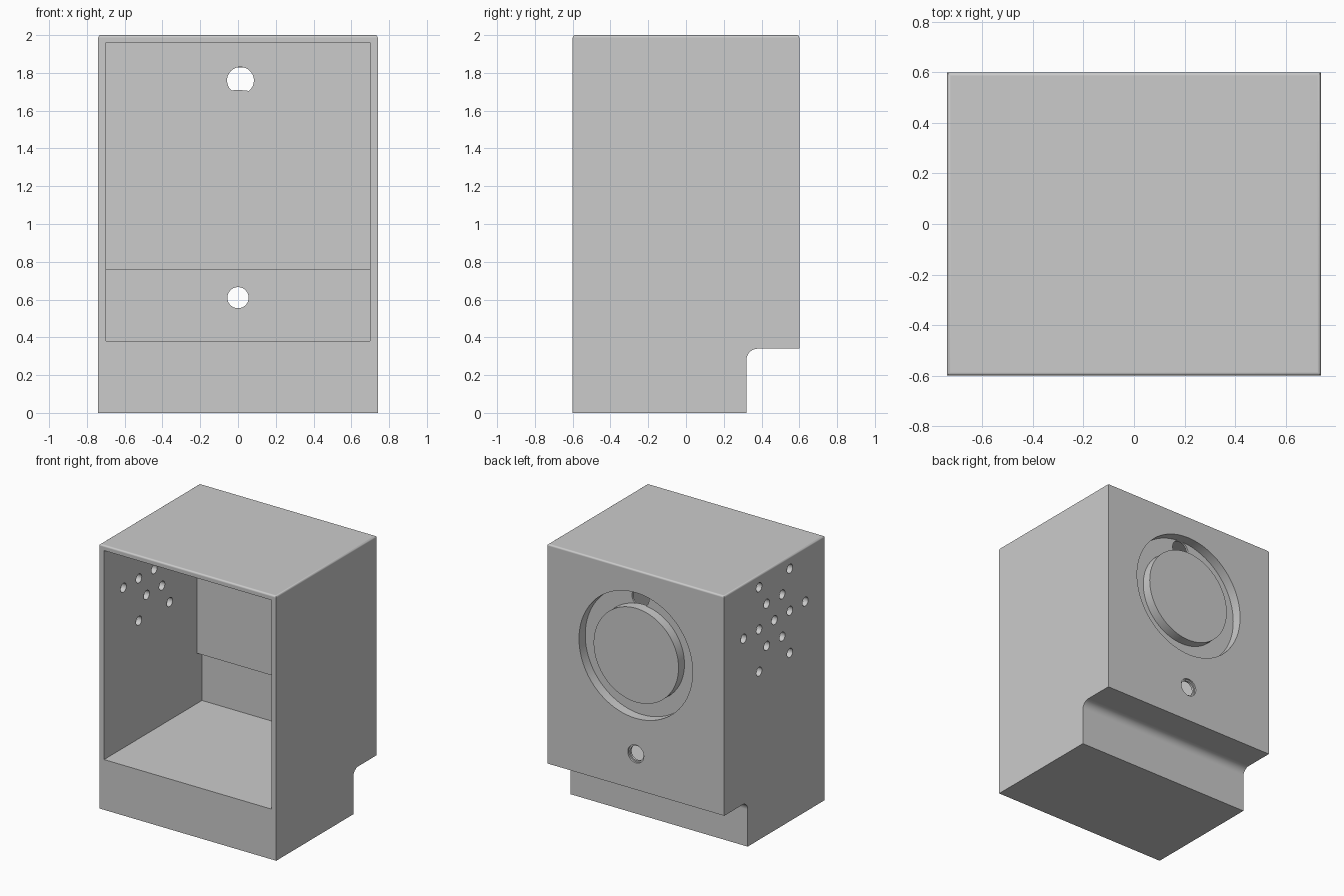
import bpy, bmesh, math
from mathutils import Matrix

old = bpy.data.objects.get("Cube")
if old:
    bpy.data.objects.remove(old, do_unlink=True)

grey = bpy.data.materials.new("plain_grey")
grey.use_nodes = True
colour = (0.6, 0.6, 0.6, 1)
grey.diffuse_color = colour
grey.node_tree.nodes["Principled BSDF"].inputs["Base Color"].default_value = colour


def make_object(name, bm):
    bmesh.ops.recalc_face_normals(bm, faces=bm.faces)
    mesh = bpy.data.meshes.new(name)
    bm.to_mesh(mesh)
    bm.free()
    mesh.materials.append(grey)
    obj = bpy.data.objects.new(name, mesh)
    bpy.context.collection.objects.link(obj)
    return obj


def side_prism(half_width, profile):
    """Extrude a (y, z) outline across x."""
    bm = bmesh.new()
    face = bm.faces.new([bm.verts.new((-half_width, y, z)) for y, z in profile])
    ext = bmesh.ops.extrude_face_region(bm, geom=[face])
    moved = [v for v in ext["geom"] if isinstance(v, bmesh.types.BMVert)]
    bmesh.ops.translate(bm, verts=moved, vec=(2 * half_width, 0, 0))
    return bm


def cylinder(name, axis, radius, start, end, a, b, sides=64):
    """Cylinder along x (a, b = y, z) or along y (a, b = x, z)."""
    mid = (start + end) / 2
    if axis == "X":
        place = Matrix.Translation((mid, a, b)) @ Matrix.Rotation(math.pi / 2, 4, "Y")
    else:
        place = Matrix.Translation((a, mid, b)) @ Matrix.Rotation(math.pi / 2, 4, "X")
    bm = bmesh.new()
    bmesh.ops.create_cone(bm, cap_ends=True, segments=sides, radius1=radius,
                          radius2=radius, depth=end - start, matrix=place)
    return make_object(name, bm)


def apply_all(obj):
    bpy.context.view_layer.update()
    graph = bpy.context.evaluated_depsgraph_get()
    mesh = bpy.data.meshes.new_from_object(obj.evaluated_get(graph))
    obj.modifiers.clear()
    obj.data = mesh


def cut(obj, cutter):
    mod = obj.modifiers.new("cut", "BOOLEAN")
    mod.operation = "DIFFERENCE"
    mod.solver = "EXACT"
    mod.object = cutter
    apply_all(obj)
    bpy.data.objects.remove(cutter, do_unlink=True)


def smooth(obj):
    bpy.ops.object.select_all(action="DESELECT")
    obj.select_set(True)
    bpy.context.view_layer.objects.active = obj
    bpy.ops.object.shade_smooth_by_angle(angle=math.radians(30))
    obj.modifiers.new("even_normals", "WEIGHTED_NORMAL").keep_sharp = True


# Cabinet shell with a filleted notch under the back
fillet = 0.06
arc = [(0.38 - fillet * math.cos(t), 0.28 + fillet * math.sin(t))
       for t in (i * math.pi / 16 for i in range(9))]
bm = side_prism(0.74, [(-0.6, 0), (0.32, 0)] + arc + [(0.6, 0.34), (0.6, 2), (-0.6, 2)])
top_edges = [e for e in bm.edges if all(v.co.z > 1.99 for v in e.verts)]
bmesh.ops.bevel(bm, geom=top_edges, offset=0.014, segments=4, profile=0.5, affect="EDGES")
cabinet = make_object("cabinet", bm)

# Open front cavity, shallower behind the thick upper back wall
cavity = side_prism(0.7, [(-0.7, 0.38), (0.57, 0.38), (0.57, 0.76),
                          (0.51, 0.76), (0.51, 1.96), (-0.7, 1.96)])
cut(cabinet, make_object("cavity_cutter", cavity))

# Round recess in the back, its wire hole, and the lower stepped hole
centre_z = 1.354
cut(cabinet, cylinder("recess_cutter", "Y", 0.475, 0.525, 0.7, 0, centre_z, 96))
cut(cabinet, cylinder("wire_cutter", "Y", 0.071, 0.45, 0.56, 0.013, 1.76, 48))
cut(cabinet, cylinder("lower_hole_cutter", "Y", 0.056, 0.5, 0.7, 0, 0.61, 48))
cut(cabinet, cylinder("lower_rim_cutter", "Y", 0.067, 0.587, 0.7, 0, 0.61, 48))

# Star pattern of vent holes through one side wall
pitch = 0.184
row_height = pitch * math.sqrt(3) / 2
rows = {0: (-2, -1, 0, 1, 2), 1: (-0.5, 0.5), 2: (-1, 1)}
for row, columns in rows.items():
    for sign in ((1, -1) if row else (1,)):
        for col in columns:
            cut(cabinet, cylinder("vent_cutter", "X", 0.034, -0.8, -0.66,
                                  col * pitch, 1.59 + sign * row * row_height, 24))
smooth(cabinet)

# Raised disc in the middle of the recess
boss = cylinder("round_boss", "Y", 0.355, 0.515, 0.596, 0, centre_z, 96)
smooth(boss)
